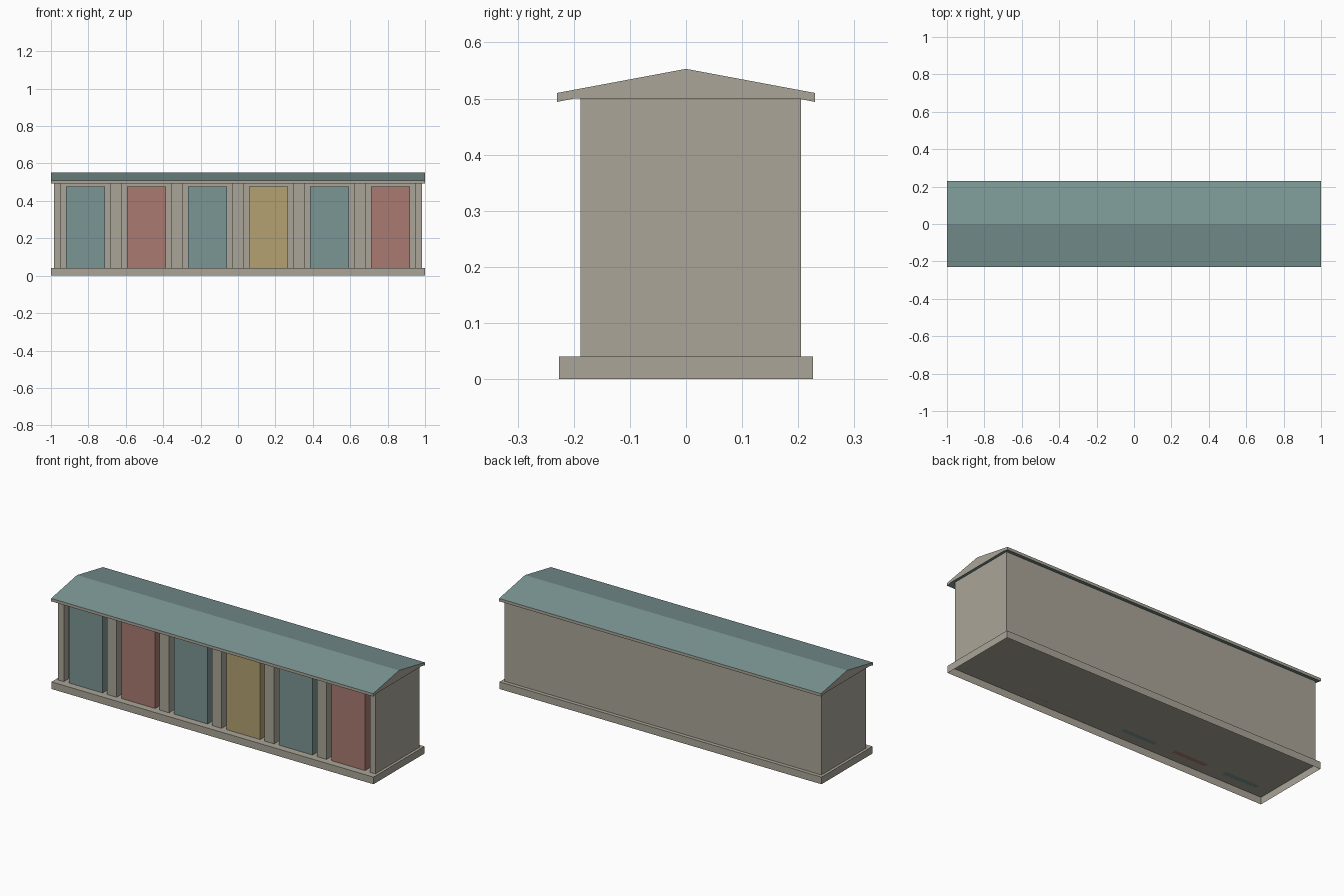
import bpy
import bmesh
from mathutils import Vector

cube = bpy.data.objects.get("Cube")
if cube:
    bpy.data.objects.remove(cube, do_unlink=True)


def material(name, rgb):
    """Make a flat material from 0-255 display values."""
    linear = [((c / 255 + 0.055) / 1.055) ** 2.4 for c in rgb] + [1.0]
    mat = bpy.data.materials.new(name)
    mat.use_nodes = True
    mat.diffuse_color = linear
    bsdf = mat.node_tree.nodes["Principled BSDF"]
    bsdf.inputs["Base Color"].default_value = linear
    bsdf.inputs["Roughness"].default_value = 0.9
    return mat


stone = material("warm grey stone", (170, 165, 152))
teal = material("muted teal", (122, 150, 148))
red = material("faded red", (170, 122, 114))
yellow = material("faded yellow", (179, 161, 113))


def prism(name, outline, offset, mats, paint=None, drop=None):
    """Extrude a closed outline; paint picks material slots, drop removes faces."""
    bm = bmesh.new()
    face = bm.faces.new([bm.verts.new(p) for p in outline])
    out = bmesh.ops.extrude_face_region(bm, geom=[face], use_keep_orig=True)
    moved = [g for g in out["geom"] if isinstance(g, bmesh.types.BMVert)]
    bmesh.ops.translate(bm, verts=moved, vec=Vector(offset))
    bmesh.ops.recalc_face_normals(bm, faces=bm.faces)
    bm.normal_update()
    if paint:
        for f in bm.faces:
            f.material_index = paint(f)
    if drop:
        gone = [f for f in bm.faces if drop(f)]
        bmesh.ops.delete(bm, geom=gone, context="FACES")
    mesh = bpy.data.meshes.new(name)
    bm.to_mesh(mesh)
    bm.free()
    for m in mats:
        mesh.materials.append(m)
    obj = bpy.data.objects.new(name, mesh)
    bpy.context.collection.objects.link(obj)
    return obj


def rect(x0, x1, y0, y1, z):
    return [(x0, y0, z), (x1, y0, z), (x1, y1, z), (x0, y1, z)]


BASE_TOP, WALL_TOP = 0.04, 0.5
FRONT, RECESS, BACK = -0.188, -0.145, 0.205
END, BAY = 0.985, 0.326

# Plinth, a shell open underneath
prism("plinth", rect(-1, 1, -0.226, 0.226, 0), (0, 0, BASE_TOP), [stone],
      drop=lambda f: f.normal.z < -0.5)

# Walls: plan outline with piers standing forward between the bays
piers = [(-END, -0.95)]
piers += [(i * BAY - 0.03, i * BAY + 0.03) for i in range(-2, 3)]
piers += [(0.95, END)]
plan = []
for left, right in piers:
    plan += [(left, RECESS), (left, FRONT), (right, FRONT), (right, RECESS)]
plan = plan[1:-1] + [(END, BACK), (-END, BACK)]
prism("walls", [(x, y, BASE_TOP) for x, y in plan],
      (0, 0, WALL_TOP - BASE_TOP), [stone])

# Coloured doors, one in each bay
for i, colour in enumerate([teal, red, teal, yellow, teal, red]):
    x = (i - 2.5) * BAY
    prism(f"door_{i + 1}", rect(x - 0.105, x + 0.105, -0.186, RECESS, BASE_TOP),
          (0, 0, 0.436), [colour])

# Low gable roof: teal slopes and eave soffits, stone gables and fascias
half = [(0.2, 0.5), (0.23, 0.494), (0.23, 0.51)]
section = half + [(0, 0.553)] + [(-y, z) for y, z in reversed(half)]
prism("roof", [(-1, y, z) for y, z in section], (2, 0, 0), [stone, teal],
      paint=lambda f: int(abs(f.normal.z) > 0.5))
